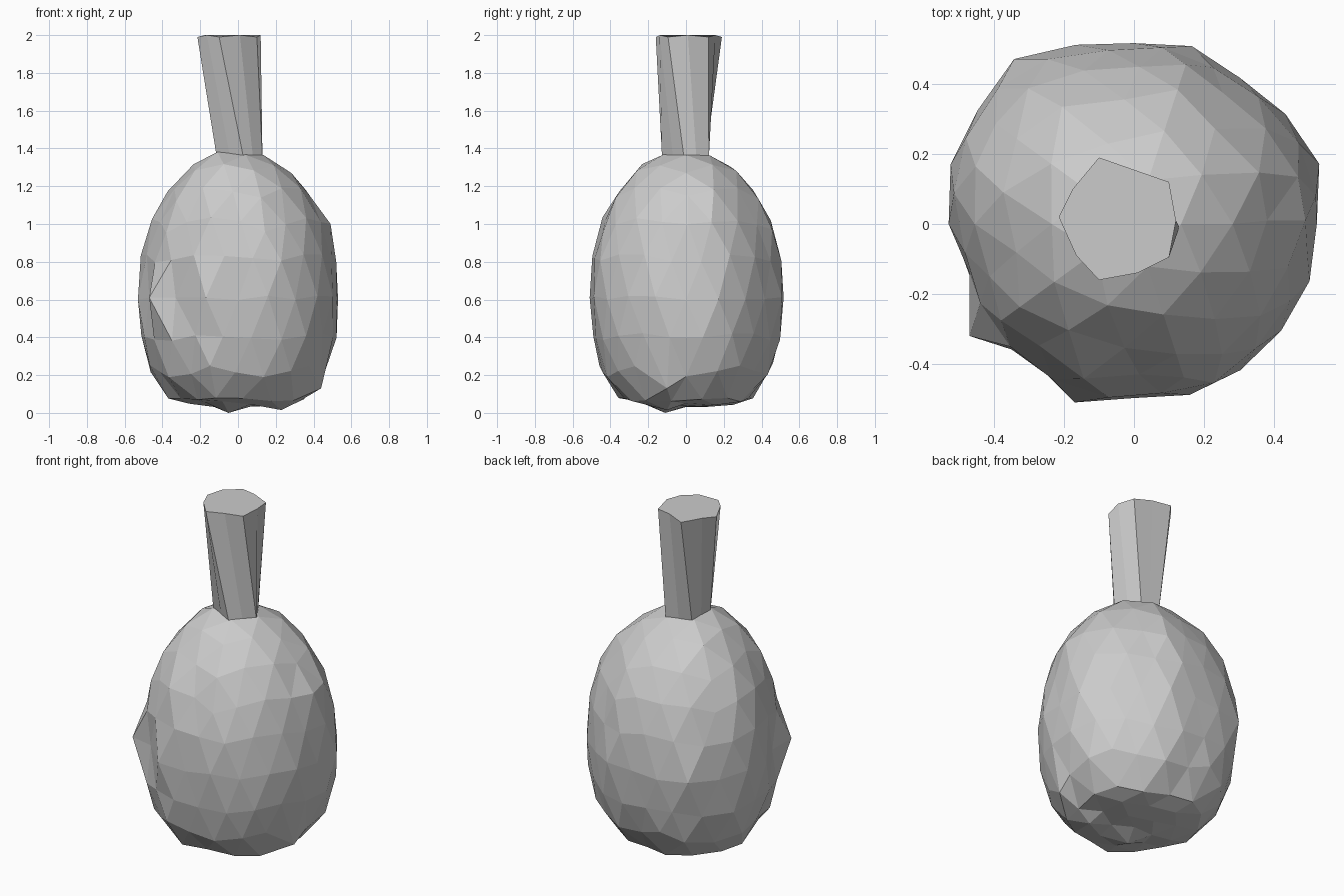
import bpy, bmesh, math, random
from mathutils import Vector

if "Cube" in bpy.data.objects:
    bpy.data.objects.remove(bpy.data.objects["Cube"])

random.seed(4)

# Horizontal radius of the lumpy body every 18 degrees, starting at +x
RADII = [.53, .56, .54, .52, .53, .51, .535, .575, .55, .555,
         .53, .50, .53, .51, .54, .50, .515, .52, .52, .52]


def radius_at(angle):
    t = (math.degrees(angle) % 360) / 18
    i = int(t)
    f = t - i
    return RADII[i % 20] * (1 - f) + RADII[(i + 1) % 20] * f


def finish(name, bm):
    bmesh.ops.recalc_face_normals(bm, faces=bm.faces)
    mesh = bpy.data.meshes.new(name)
    bm.to_mesh(mesh)
    bm.free()
    obj = bpy.data.objects.new(name, mesh)
    bpy.context.collection.objects.link(obj)
    return obj


# Body: faceted egg with a flattened base and uneven sides
bm = bmesh.new()
bmesh.ops.create_icosphere(bm, subdivisions=3, radius=1)
for v in bm.verts:
    d = v.co.copy()
    r = radius_at(math.atan2(d.y, d.x))
    z = .61 + .79 * d.z
    if d.z > .98:
        z = 1.37
    if d.z < -.6:
        r *= .93
    if z < .12:
        z = .035 + (z + .18) * .15
    if abs(d.z) < .97:
        r += random.uniform(-.008, .008)
        z += random.uniform(-.012, .012)
    v.co = Vector((d.x * r, d.y * r, z))

# Local lumps and dents: nearest vertex is pulled to each point
for p in [(-.47, -.32, .61), (-.33, -.35, .61), (-.17, -.51, .61),
          (-.47, -.14, .61), (.49, .01, 1.0), (.38, .01, 1.15),
          (-.05, -.11, .0), (.23, -.1, .015), (.44, -.1, .13)]:
    v = min(bm.verts, key=lambda w: (w.co - Vector(p)).length)
    v.co = p
finish("body", bm)

# Stem: pentagon base twisting up into a wider ten-sided top
TOP = [(-.10, -.16), (.01, -.14), (.10, -.095), (.12, .01), (.10, .12),
       (0, .155), (-.10, .19), (-.175, .10), (-.215, .02), (-.165, -.09)]
corners = [Vector((.13 * math.cos(a), .13 * math.sin(a), 1.34))
           for a in (math.radians(-76 + 72 * i) for i in range(5))]
bm = bmesh.new()
base = []
for i in range(5):
    base.append(bm.verts.new(corners[i]))
    base.append(bm.verts.new((corners[i] + corners[(i + 1) % 5]) / 2))
top = [bm.verts.new((x, y, 1.99 + .01 * (i % 2))) for i, (x, y) in enumerate(TOP)]
for i in range(10):
    j = (i + 1) % 10
    bm.faces.new((base[i], base[j], top[j], top[i]))
bm.faces.new(top)
bm.faces.new(base[::-1])
finish("stem", bm)
